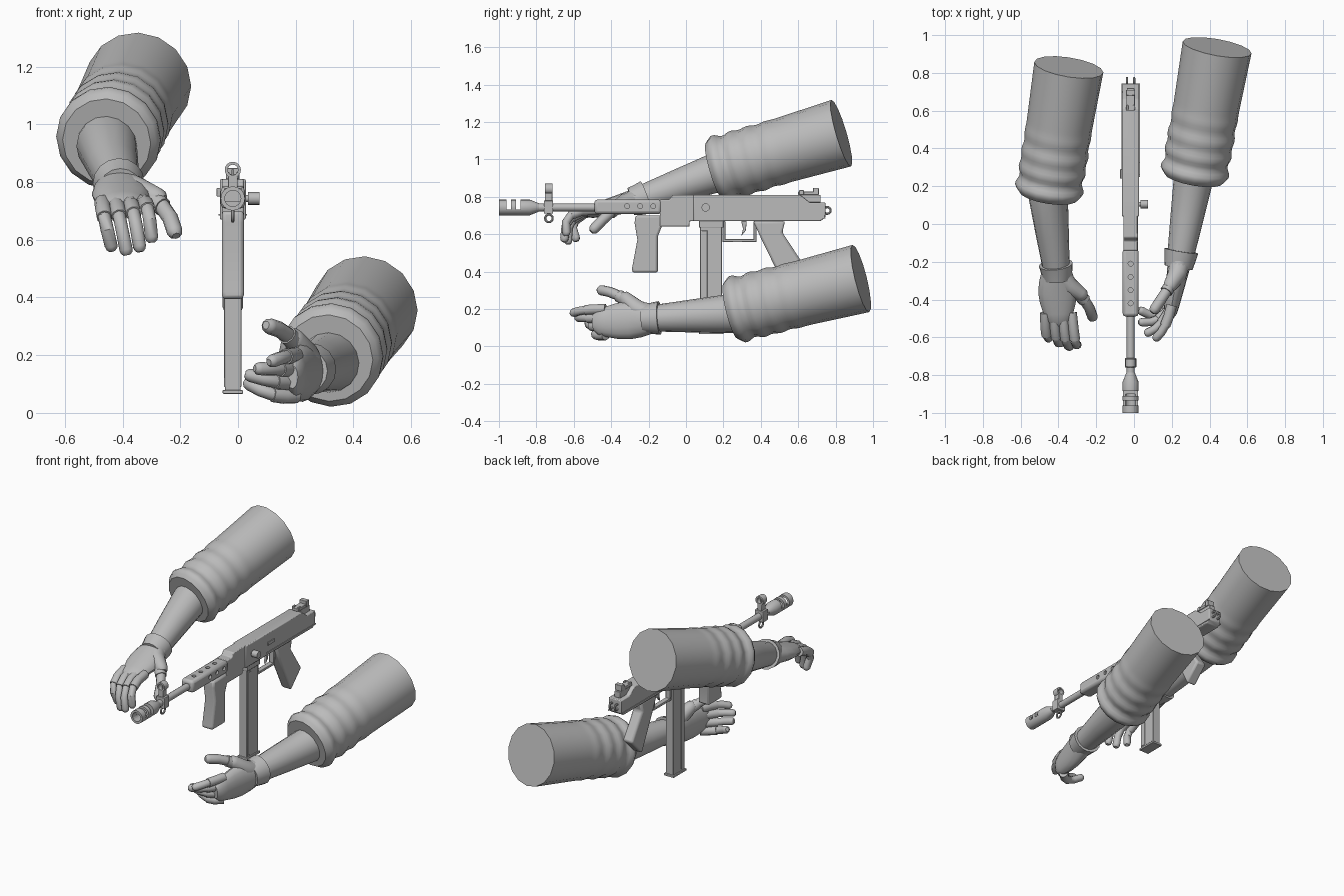
import bpy, bmesh
from math import sin, cos, pi, tau, radians
from mathutils import Vector

cube = bpy.data.objects.get("Cube")
if cube:
    bpy.data.objects.remove(cube)

colour = (.5, .5, .5, 1)
grey = bpy.data.materials.new("plain grey")
grey.use_nodes = True
grey.diffuse_color = colour
grey.node_tree.nodes["Principled BSDF"].inputs["Base Color"].default_value = colour

X, Y, Z = Vector((1, 0, 0)), Vector((0, 1, 0)), Vector((0, 0, 1))
MID = -.018                               # centre plane of the gun
BORE, TOP, FLOOR = .743, .81, .67         # bore axis, receiver top and underside
BACK = .745                               # rear of the receiver


def finish(name, bm, bevel=0):
    bmesh.ops.recalc_face_normals(bm, faces=bm.faces)
    mesh = bpy.data.meshes.new(name)
    bm.to_mesh(mesh)
    bm.free()
    mesh.materials.append(grey)
    ob = bpy.data.objects.new(name, mesh)
    bpy.context.collection.objects.link(ob)
    if bevel:
        mod = ob.modifiers.new("soft edges", "BEVEL")
        mod.width, mod.segments, mod.limit_method = bevel, 2, "ANGLE"
    return ob


def loft(name, stations, side=X, sides=16, caps=(0, -1), rounded=False):
    """Tube through stations of (centre, radius along side, radius across)."""
    stations = list(stations)
    if rounded:
        centre, wide, thick = stations[-1]
        ahead = (centre - stations[-2][0]).normalized() * wide
        for angle in (radians(30), radians(60)):
            stations.append((centre + ahead * sin(angle), wide * cos(angle), thick * cos(angle)))
    bm, rings, last = bmesh.new(), [], len(stations) - 1
    for i, (centre, wide, thick) in enumerate(stations):
        along = stations[min(i + 1, last)][0] - stations[max(i - 1, 0)][0]
        across = along.cross(side).normalized()
        other = across.cross(along.normalized())
        angles = [tau * k / sides for k in range(sides)]
        rings.append([bm.verts.new(centre + other * wide * cos(a) + across * thick * sin(a)) for a in angles])
    for near, far in zip(rings, rings[1:]):
        for k in range(sides):
            bm.faces.new((near[k - 1], near[k], far[k], far[k - 1]))
    for end in caps:
        bm.faces.new(rings[end])
    return finish(name, bm)


def tube(name, stations, **options):
    return loft(name, [(centre, r, r) for centre, r in stations], **options)


def rod(name, start, direction, length, radius):
    start = Vector(start)
    side = Y if direction.y == 0 else Z
    return tube(name, [(start, radius), (start + direction * length, radius)], side=side)


def prism(name, outline, half, x=MID, bevel=.005):
    """Side outline of (y, z) points given a thickness across x."""
    bm = bmesh.new()
    face = bm.faces.new([bm.verts.new((x - half, y, z)) for y, z in outline])
    extruded = bmesh.ops.extrude_face_region(bm, geom=[face])["geom"]
    moved = [v for v in extruded if isinstance(v, bmesh.types.BMVert)]
    bmesh.ops.translate(bm, vec=X * half * 2, verts=moved)
    return finish(name, bm, bevel)


def box(name, front, back, low, high, half, x=MID, bevel=.003):
    outline = [(front, low), (back, low), (back, high), (front, high)]
    return prism(name, outline, half, x, bevel)


def ring(name, centre, radius):
    bpy.ops.mesh.primitive_torus_add(major_radius=radius, minor_radius=.006, location=centre,
                                     rotation=(0, pi / 2, 0), major_segments=18, minor_segments=8)
    bpy.context.object.name = name
    bpy.context.object.data.materials.append(grey)


def cut(target, cutter):
    mod = target.modifiers.new("cut", "BOOLEAN")
    mod.operation, mod.object, mod.solver = "DIFFERENCE", cutter, "EXACT"
    cutter.hide_render = True
    cutter.hide_set(True)


def finger(name, base, bend, tip, radius):
    """Bent finger with a fingerless glove sleeve over its first joint."""
    path = [base.lerp(bend, t).lerp(bend.lerp(tip, t), t) for t in (0, .25, .5, .75, 1)]
    tube(name, [(p, radius) for p in path], side=X + Z * 3, sides=10, rounded=True)
    tube(name + "_glove", [(p, radius * 1.2) for p in path[:3]], side=X + Z * 3, sides=10)


def arm(label, side, cuff, rim, wrist, knuckles, bends, tips, thumb):
    """Sleeve, forearm and gloved hand; side points from little to index finger."""
    cuff, rim, wrist, knuckles = map(Vector, (cuff, rim, wrist, knuckles))
    # Sleeve closed at the shoulder, with folds fading toward it
    folds = []
    for i in range(41):
        t = i / 40
        fade = max(0, 1 - t * 1.8)
        wave = sin(t * 45 - 1) + sin(t * 28) / 2
        folds.append((cuff.lerp(rim, t), .163 + .022 * t + fade * (.01 * wave + .03 * min(t * 4, .4))))
    lining = [(cuff.lerp(rim, .2), .13), (cuff.lerp(rim, .02), .138), (cuff, .145)]
    tube(label + "_sleeve", lining + folds, caps=[-1])
    # Forearm and flared glove opening
    elbow = cuff - Z * .015
    tube(label + "_forearm", [(elbow.lerp(rim, .15), .112), (elbow, .105), (elbow.lerp(wrist, .5), .088),
                              (wrist, .07)])
    flare = wrist.lerp(elbow, .09)
    tube(label + "_glove_cuff", [(wrist, .07), (flare, .078), (flare, .09), (wrist, .084),
                                 (wrist.lerp(knuckles, .2), .075)])
    # Palm and base of the thumb
    palm = [(wrist.lerp(knuckles, t), .08 + .022 * sin(pi * t), .065 - .025 * t) for t in (0, .25, .5, .75, 1)]
    loft(label + "_palm", palm, side=side, rounded=True)
    bend, tip = map(Vector, thumb)
    root = wrist.lerp(knuckles, .35) + side * .06
    tube(label + "_thumb_base", [(wrist.lerp(knuckles, .15) + side * .03, .055), (root, .05),
                                 (root.lerp(bend, .6), .038)], side=Y + Z + X / 2, rounded=True)
    finger(label + "_thumb", root, bend, tip, .028)
    # Fingers fan evenly from index to little, the middle ones reaching further
    first_bend, last_bend = map(Vector, bends)
    first_tip, last_tip = map(Vector, tips)
    for i, digit in enumerate(("index", "middle", "ring", "little")):
        t = i / 3
        base = knuckles + side * (.07 - .14 * t)
        tip = first_tip.lerp(last_tip, t)
        tip += (tip - base) * sin(pi * t) / 5
        finger(label + "_" + digit, base, first_bend.lerp(last_bend, t), tip, .023)


arm("right", X, cuff=(-.455, .15, .94), rim=(-.345, .83, 1.14), wrist=(-.41, -.25, .785), knuckles=(-.4, -.47, .73),
    bends=((-.31, -.67, .74), (-.47, -.65, .7)), tips=((-.3, -.64, .61), (-.44, -.59, .58)),
    thumb=((-.24, -.4, .73), (-.22, -.49, .63)))
arm("left", Z, cuff=(.315, .24, .19), rim=(.44, .935, .363), wrist=(.245, -.18, .15), knuckles=(.2, -.43, .13),
    bends=((.17, -.56, .2), (.12, -.52, .05)), tips=((.12, -.6, .18), (.04, -.46, .1)),
    thumb=((.17, -.36, .29), (.11, -.45, .3)))

# Barrel and slotted muzzle brake
rod("barrel", (MID, -.85, BORE), Y, .4, .021)
brake = tube("muzzle_brake", [(Vector((MID, y, BORE)), r) for y, r in ((-1, .042), (-.835, .042), (-.785, .022))],
             side=Z)
cut(brake, rod("bore_cutter", (MID, -1.1, BORE), Y, .2, .028))
for y in (-.96, -.91):
    cut(brake, box("slot_cutter", y, y + .025, BORE - .01, TOP, .08, bevel=0))

# Front sight clamp, post, hooded ring and sling loop
box("front_sight_clamp", -.76, -.71, .71, .78, .03)
box("front_sight_post", -.755, -.715, .77, .82, .016)
hood = rod("front_sight_hood", (MID, -.755, .842), Y, .04, .028)
cut(hood, rod("hood_cutter", (MID, -.8, .842), Y, .2, .018))
box("front_sight_blade", -.74, -.73, TOP, .845, .004)
ring("front_sling_loop", (MID, -.733, .685), .02)

# Perforated handguard
guard = box("handguard", -.49, -.13, .708, .785, .042, bevel=.016)
for i in range(4):
    y = -.42 + .07 * i
    cut(guard, rod("top_vent_cutter", (MID, y, BORE + .02), Z, .1, .013))
    if i:
        for s in (-1, 1):
            cut(guard, rod("side_vent_cutter", (MID + s * .03, y + .035, .75), X * s, .1, .013))

# Receiver halves and fittings
prism("receiver_front", [(-.14, .64), (.02, .64), (.02, FLOOR), (.1, FLOOR), (.1, TOP), (.07, TOP),
                         (-.07, TOP), (-.09, .785), (-.14, .785)], .038)
prism("receiver_rear", [(.04, FLOOR), (.72, FLOOR), (BACK, .69), (BACK, .77), (.66, .77), (.61, TOP),
                        (.04, TOP)], .045)
for s in (-1, 1):
    box("seam_rib", .25, BACK, .684, .69, .003, MID + s * .046, 0)
box("ejection_cover", .26, .325, .733, .752, .004, MID + .046, 0)
rod("charging_stem", (MID, .105, BORE), X, .06, .012)
rod("charging_knob", (.035, .105, BORE), X, .04, .022)
box("selector_lever", .24, .29, .75, .78, .008, -.066)

# Foregrip, pistol grip and magazine
prism("foregrip", [(-.27, .7), (-.275, .66), (-.26, .57), (-.288, .42), (-.288, .395), (-.15, .395),
                   (-.15, .59), (-.13, .64), (-.13, .7)], .038, bevel=.012)
prism("pistol_grip", [(.36, FLOOR), (.4, .58), (.515, .345), (.62, .45), (.515, .61), (.53, FLOOR)],
      .035, bevel=.012)
box("magazine_well", .07, .2, .635, .69, .036)
box("magazine", .076, .192, .07, FLOOR, .027)
box("magazine_spine", .082, .115, .09, .62, .03)
box("magazine_floor", .07, .2, .066, .08, .035)

# Trigger group
for name, front in (("guard_front", .195), ("guard_rear", .362)):
    box(name, front, front + .015, .56, FLOOR, .016)
box("guard_bottom", .195, .377, .558, .573, .016)
prism("trigger", [(.295, FLOOR), (.325, FLOOR), (.32, .62), (.295, .59), (.305, .63)], .008, bevel=.002)

# Rear sight and sling loops
box("rear_sight_base", .59, .72, .77, TOP, .02)
box("rear_sight_leaf", .6, .7, TOP, .828, .022)
box("rear_sight_drum", .68, .71, TOP, .848, .024)
for s in (-1, 1):
    box("rear_sight_ear", .605, .63, TOP, .835, .006, MID + s * .018)
    ring("rear_sling_loop", (MID + s * .019, .755, .727), .018)

# Smooth round surfaces, keep hard edges
bpy.ops.object.select_all(action="DESELECT")
for ob in bpy.context.scene.objects:
    if ob.type == "MESH" and not ob.hide_render:
        ob.select_set(True)
        bpy.context.view_layer.objects.active = ob
bpy.ops.object.shade_smooth_by_angle(angle=radians(40))
